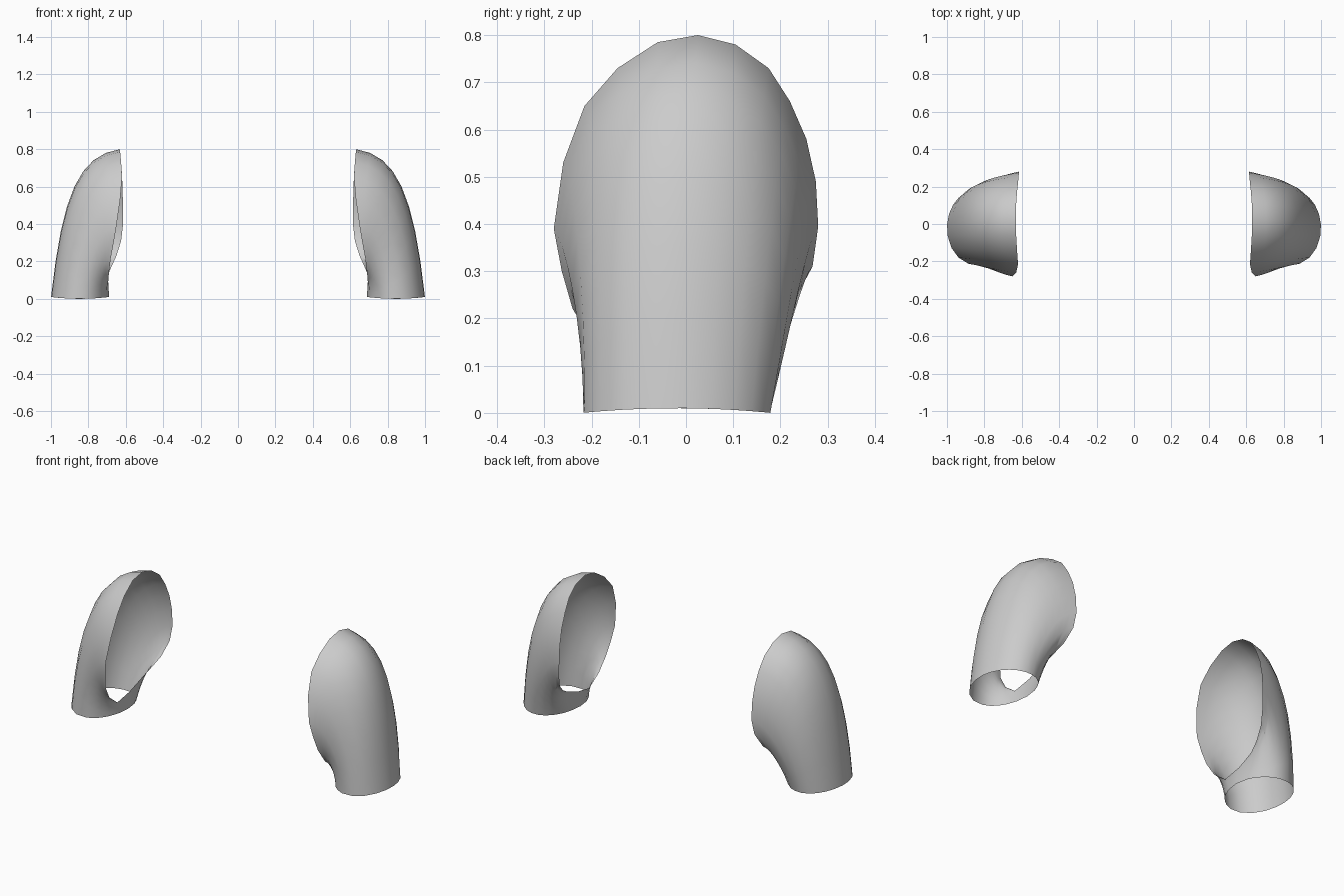
import bpy, bmesh, math
from mathutils import Vector

if "Cube" in bpy.data.objects:
    bpy.data.objects.remove(bpy.data.objects["Cube"])

# Armhole edge of the right sleeve, from the shoulder top round the back
ARMHOLE = [
    (.63, .025, .80), (.63, .105, .78), (.625, .175, .73), (.62, .22, .66),
    (.617, .255, .58), (.615, .275, .49), (.615, .28, .395), (.625, .268, .31),
    (.65, .225, .23), (.675, .16, .175), (.69, .10, .14), (.695, 0, .10),
    (.695, -.11, .08), (.69, -.19, .14), (.68, -.24, .22), (.665, -.263, .30),
    (.65, -.28, .39), (.63, -.26, .53), (.62, -.215, .65), (.625, -.145, .73),
    (.63, -.06, .785)]
ROWS = 8


def strand(p0):
    """Curve from an armhole point down to the matching cuff point."""
    p0 = Vector(p0)
    a = math.atan2(p0.y / .28, (p0.z - .45) / .35)
    c, s = math.cos(a), math.sin(a)
    w = (1 + c) / 2                      # 1 at the shoulder, 0 at the underarm
    p3 = Vector((.845 + .155 * c, -.02 + .2 * s, .01 - .01 * s * s))
    p1 = p0 + Vector((.22 * w, -.02 * s * abs(s), -.03 * w))
    bulge = .05 * s if s > 0 else 0      # back of the sleeve is fuller
    p2 = p3 + Vector((-.06 * w * w, bulge, .03 + .52 * w ** 1.3))
    for i in range(ROWS + 1):
        t = i / ROWS
        u = 1 - t
        yield u**3 * p0 + 3*u*u*t * p1 + 3*u*t*t * p2 + t**3 * p3


# Sleeve shell: open tube lofted from armhole to cuff
bm = bmesh.new()
cols = [[bm.verts.new(p) for p in strand(a)] for a in ARMHOLE]
for k, col in enumerate(cols):
    nxt = cols[(k + 1) % len(cols)]
    for i in range(ROWS):
        bm.faces.new((col[i], col[i + 1], nxt[i + 1], nxt[i]))
bm.normal_update()
# Make the outer side face away from the body
top = cols[0][ROWS // 2].link_faces[0]
if top.normal.x < 0:
    bmesh.ops.reverse_faces(bm, faces=bm.faces[:])
mesh = bpy.data.meshes.new("sleeves")
bm.to_mesh(mesh)
bm.free()
sleeves = bpy.data.objects.new("sleeves", mesh)
bpy.context.collection.objects.link(sleeves)

# Smooth cloth, mirrored for the left arm
bpy.context.view_layer.objects.active = sleeves
sleeves.select_set(True)
bpy.ops.object.shade_smooth_by_angle(angle=math.radians(40))
mirror = sleeves.modifiers.new("left_sleeve", 'MIRROR')
mirror.use_mirror_merge = False
